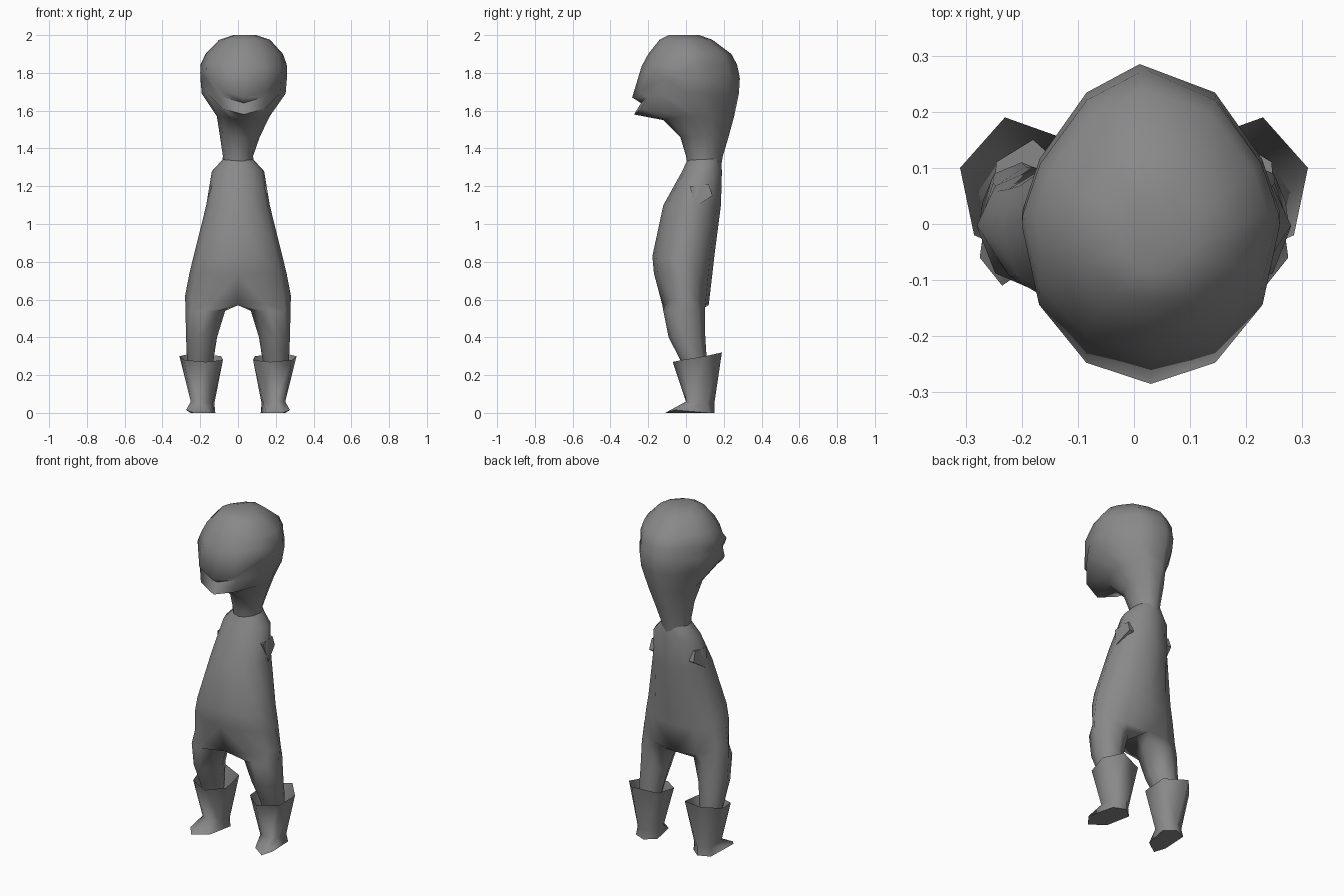
import bpy, bmesh
from math import sin, cos, pi

if "Cube" in bpy.data.objects:
    bpy.data.objects.remove(bpy.data.objects["Cube"])

grey = bpy.data.materials.new("dark_grey")
grey.diffuse_color = (.25, .25, .25, 1)
grey.use_nodes = True
grey.node_tree.nodes["Principled BSDF"].inputs["Base Color"].default_value = grey.diffuse_color


def loft(bm, rings, closed=True):
    """Bridge successive rings of bmesh verts with quads."""
    for a, b in zip(rings, rings[1:]):
        n = len(a)
        for i in range(n if closed else n - 1):
            j = (i + 1) % n
            bm.faces.new((a[i], a[j], b[j], b[i]))


def add_ring(bm, pts):
    return [bm.verts.new(p) for p in pts]


def finish(bm, name, mirror=False, angle=75):
    bmesh.ops.recalc_face_normals(bm, faces=bm.faces)
    me = bpy.data.meshes.new(name)
    bm.to_mesh(me)
    bm.free()
    me.materials.append(grey)
    ob = bpy.data.objects.new(name, me)
    bpy.context.collection.objects.link(ob)
    bpy.ops.object.select_all(action='DESELECT')
    ob.select_set(True)
    bpy.context.view_layer.objects.active = ob
    bpy.ops.object.shade_smooth_by_angle(angle=angle * pi / 180)
    if mirror:
        m = ob.modifiers.new("mirror", 'MIRROR')
        m.use_clip = True
    return ob


# Head and neck: rings of (z, centre x, half width, front y, back y, front drop)
head = [
    (2.00, .035, .06, -.09, .07, 0),
    (1.975, .035, .135, -.14, .14, 0),
    (1.90, .033, .205, -.20, .24, 0),
    (1.845, .030, .228, -.235, .270, .01),
    (1.80, .030, .230, -.285, .280, .13),   # upper lip
    (1.77, .030, .229, -.238, .285, .13),   # inside of the mouth
    (1.69, .030, .222, -.275, .280, .11),   # lower lip
    (1.57, .028, .140, -.12, .255, .02),    # chin
    (1.46, .010, .105, -.03, .225, 0),
    (1.36, .000, .080, 0, .195, 0),
    (1.30, .000, .085, .01, .185, 0),
]
bm = bmesh.new()
rings = []
for z, cx, w, yf, yb, drop in head:
    pts = []
    for k in range(12):
        a = 2 * pi * k / 12
        c = cos(a)
        front = max(0, 2 * c - 1)
        # the back narrows to a soft ridge
        depth = c if c > 0 else -abs(c) ** 1.5
        x = cx + w * sin(a) - (.02 if k == 6 and cx > .02 else 0)
        pts.append((x, (yf + yb) / 2 - (yb - yf) / 2 * depth, z - drop * front))
    rings.append(add_ring(bm, pts))
loft(bm, rings)
bm.faces.new(rings[0])
finish(bm, "head")

# Torso half: rings of (z, half width, front y, back y, drop at the middle)
torso = [
    (1.345, .078, .01, .185, 0),
    (1.28, .138, -.02, .19, 0),
    (1.10, .168, -.12, .185, 0),
    (.83, .235, -.178, .15, 0),
    (.74, .257, -.17, .14, 0),
    (.62, .28, -.125, .12, .05),
]
bm = bmesh.new()
rings = []
for z, w, yf, yb, drop in torso:
    pts = []
    for k in range(7):
        a = pi * k / 6
        x = 0 if k in (0, 6) else w * sin(a)
        pts.append((x, (yf + yb) / 2 - (yb - yf) / 2 * cos(a),
                    z - drop * cos(a) ** 2))
    rings.append(add_ring(bm, pts))
loft(bm, rings, closed=False)

# Leg: continues from the half torso ring plus a recessed crotch point
legs = [
    (.54, .173, .105, -.01, .11),
    (.40, .193, .082, .005, .097),
    (.28, .200, .070, .04, .070),
    (.22, .200, .060, .05, .060),
]
leg_rings = [rings[-1] + [bm.verts.new((0, .02, .61))]]
for z, cx, rx, cy, ry in legs:
    leg_rings.append(add_ring(bm, [
        (cx + rx * cos((k - 3) * pi / 4), cy + ry * sin((k - 3) * pi / 4), z)
        for k in range(8)]))
loft(bm, leg_rings)
finish(bm, "torso_and_legs", mirror=True)

# Boots: flared open cuff, ankle, pointed toe
boot = [
    [(.285, -.02, .28), (.17, -.07, .27), (.08, 0, .28),
     (.09, .14, .30), (.23, .19, .32), (.31, .10, .30)],
    [(.25, .02, .06), (.20, 0, .06), (.135, .02, .05),
     (.125, .10, .05), (.18, .15, .05), (.245, .11, .05)],
    [(.275, -.06, .015), (.235, -.11, 0), (.15, -.05, 0),
     (.12, .10, 0), (.18, .15, 0), (.25, .12, 0)],
]
bm = bmesh.new()
rings = [add_ring(bm, r) for r in boot]
loft(bm, rings)
bm.faces.new(rings[-1])
finish(bm, "boots", mirror=True)

# Arm openings: small four-sided collars, almost flush with the shoulders
bm = bmesh.new()
quad = [(.152, .02, 1.20), (.145, .12, 1.21), (.148, .14, 1.15), (.168, .05, 1.09)]
inner = add_ring(bm, [(.12, y, z) for x, y, z in quad])
outer = add_ring(bm, quad)
loft(bm, [inner, outer])
bm.faces.new(outer)
finish(bm, "arm_openings", mirror=True, angle=30)
